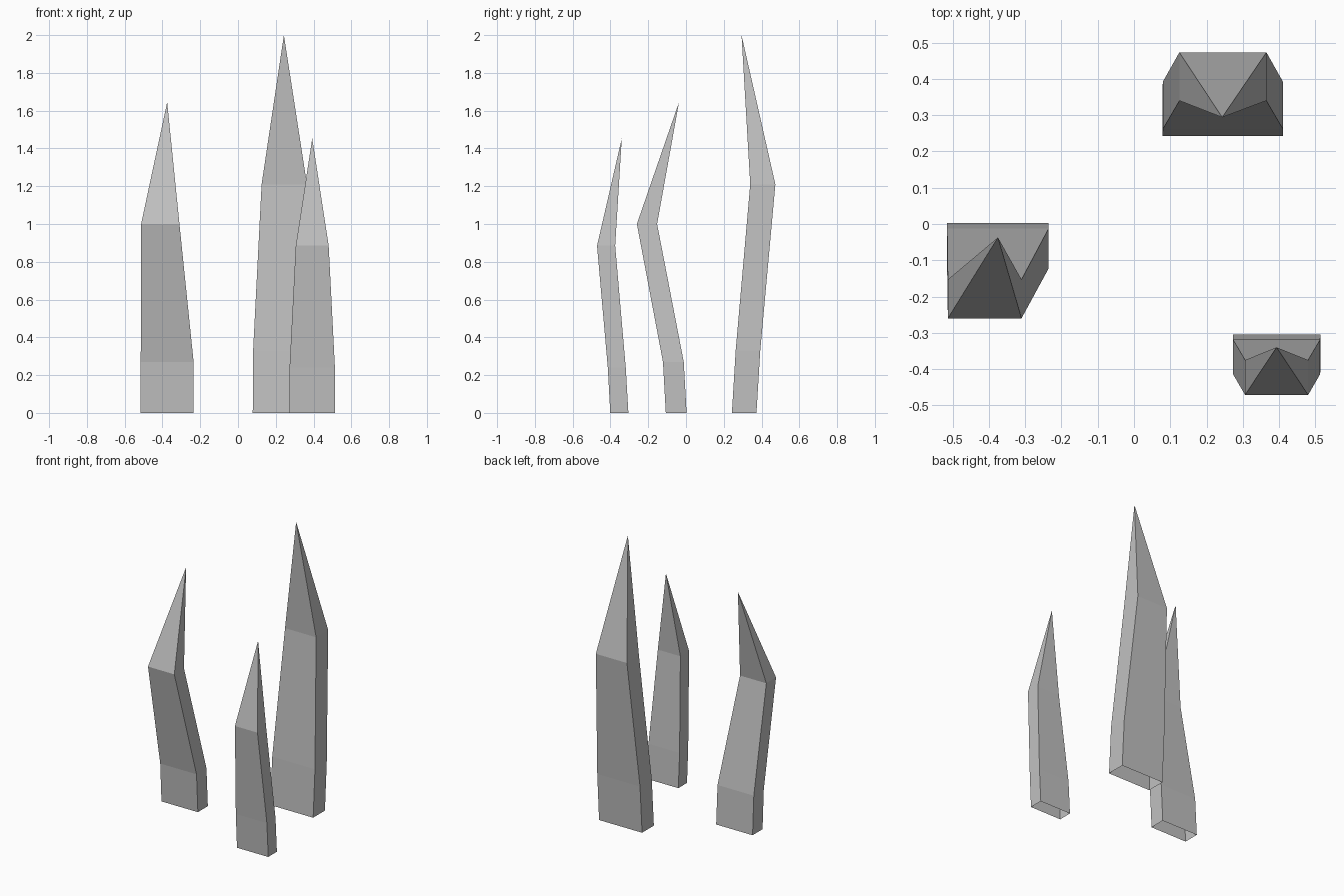
import bpy
import bmesh

cube = bpy.data.objects.get("Cube")
if cube:
    bpy.data.objects.remove(cube, do_unlink=True)

# One plain grey for all the blades
grey = bpy.data.materials.new("stone_grey")
grey.use_nodes = True
colour = (0.53, 0.53, 0.53, 1.0)
grey.diffuse_color = colour
grey.node_tree.nodes["Principled BSDF"].inputs["Base Color"].default_value = colour


def blade(name, rings, tip):
    """Loft rectangles (x0, x1, y0, y1, z) into a spike with an open base."""
    bm = bmesh.new()
    loops = [[bm.verts.new(p) for p in
              ((x0, y0, z), (x1, y0, z), (x1, y1, z), (x0, y1, z))]
             for x0, x1, y0, y1, z in rings]
    apex = bm.verts.new(tip)
    for low, high in zip(loops, loops[1:]):
        for i in range(4):
            j = (i + 1) % 4
            bm.faces.new((low[i], low[j], high[j], high[i]))
    top = loops[-1]
    for i in range(4):
        bm.faces.new((top[i], top[(i + 1) % 4], apex))
    mesh = bpy.data.meshes.new(name)
    bm.to_mesh(mesh)
    bm.free()
    mesh.materials.append(grey)
    obj = bpy.data.objects.new(name, mesh)
    bpy.context.collection.objects.link(obj)


# Tall blade at the back, leaning forward at the tip
blade("tall_blade",
      [(0.078, 0.41, 0.243, 0.373, 0), (0.08, 0.41, 0.263, 0.393, 0.33),
       (0.125, 0.365, 0.34, 0.473, 1.21)],
      (0.243, 0.294, 2.0))

# Middle blade, strongly bent and tapering on one side only
blade("bent_blade",
      [(-0.516, -0.235, -0.107, 0.003, 0), (-0.515, -0.235, -0.122, -0.012, 0.27),
       (-0.513, -0.31, -0.26, -0.153, 1.0)],
      (-0.375, -0.037, 1.645))

# Short blade at the front, leaning backward at the tip
blade("short_blade",
      [(0.273, 0.514, -0.401, -0.305, 0), (0.273, 0.513, -0.414, -0.319, 0.24),
       (0.306, 0.48, -0.471, -0.375, 0.885)],
      (0.393, -0.34, 1.453))
